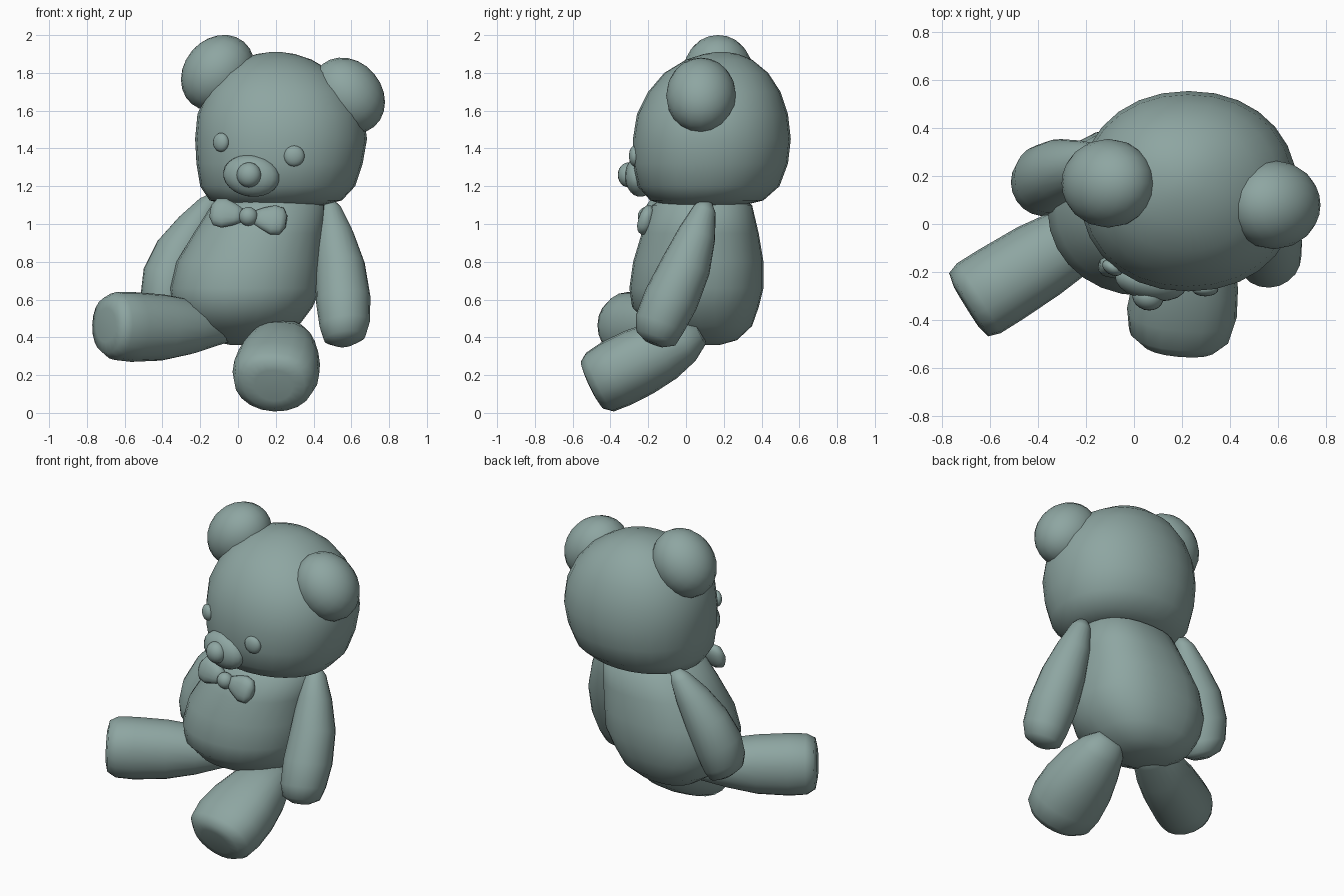
import bpy, bmesh, math
from mathutils import Vector, Matrix

plush = bpy.data.materials.new("sage grey")
plush.diffuse_color = (0.27, 0.38, 0.36, 1)


def finish(name, bm):
    bmesh.ops.recalc_face_normals(bm, faces=bm.faces)
    me = bpy.data.meshes.new(name)
    bm.to_mesh(me)
    bm.free()
    me.materials.append(plush)
    for p in me.polygons:
        p.use_smooth = True
    ob = bpy.data.objects.new(name, me)
    bpy.context.collection.objects.link(ob)
    return ob


def loft(name, centers, radii, axis=None, side=(1, 0, 0), n=20, front=1, back=1):
    """Skin (super)elliptical rings along a path; powers below 1 square off the halves."""
    pts = [Vector(c) for c in centers]
    t = Vector(axis) if axis else pts[-1] - pts[0]
    t.normalize()
    s = Vector(side)
    s = (s - t * s.dot(t)).normalized()
    u = t.cross(s)
    bm = bmesh.new()
    rings = []
    for c, (a, b) in zip(pts, radii):
        ring = []
        for i in range(n):
            x, y = math.cos(2 * math.pi * i / n), math.sin(2 * math.pi * i / n)
            p = back if y > 0 else front
            x = math.copysign(abs(x) ** p, x)
            y = math.copysign(abs(y) ** p, y)
            ring.append(bm.verts.new(c + s * a * x + u * b * y))
        rings.append(ring)
    for r, q in zip(rings, rings[1:]):
        for i in range(n):
            bm.faces.new((r[i], r[(i + 1) % n], q[(i + 1) % n], q[i]))
    bm.faces.new(rings[0])
    bm.faces.new(rings[-1])
    return finish(name, bm)


def stack(name, rows, front, back, n=28):
    """Horizontal rings: z, centre x, centre y, radius x, radius y."""
    return loft(name, [(x, y, z) for z, x, y, a, b in rows],
                [(a, b) for z, x, y, a, b in rows], (0, 0, 1), n=n, front=front, back=back)


def ball(name, loc, r, yaw=0, roll=0):
    bm = bmesh.new()
    bmesh.ops.create_uvsphere(bm, u_segments=20, v_segments=12, radius=1)
    m = (Matrix.Translation(loc) @ Matrix.Rotation(math.radians(yaw), 4, 'Z')
         @ Matrix.Rotation(math.radians(roll), 4, 'Y') @ Matrix.Diagonal((*r, 1)))
    bmesh.ops.transform(bm, matrix=m, verts=bm.verts)
    return finish(name, bm)


# Torso and head
stack("body", [
    (0.36, .03, .12, .07, .06), (0.385, .02, .11, .19, .16), (0.46, .02, .08, .30, .27),
    (0.56, .025, .05, .37, .335), (0.66, .04, .055, .40, .355), (0.80, .06, .065, .385, .345),
    (0.95, .11, .075, .345, .31), (1.10, .16, .085, .30, .265), (1.14, .17, .09, .2, .2)],
    .98, .82)
stack("head", [
    (1.10, .20, .10, .25, .21), (1.125, .20, .11, .35, .30), (1.20, .21, .12, .41, .375),
    (1.32, .22, .13, .44, .41), (1.45, .228, .137, .455, .418), (1.58, .225, .14, .44, .40),
    (1.70, .22, .15, .385, .35), (1.80, .21, .16, .30, .275), (1.87, .20, .175, .19, .175),
    (1.90, .20, .185, .10, .09), (1.91, .20, .185, .03, .03)], .93, .94)

# Ears
ball("left_ear", (-.107, .17, 1.80), (.215, .185, .18), 0, -50)
ball("right_ear", (.583, .08, 1.68), (.215, .185, .18), 0, 50)

# Face
ball("left_eye", (-.09, -.182, 1.432), (.046, .03, .05), -30)
ball("right_eye", (.297, -.272, 1.36), (.055, .03, .055), 0)
ball("muzzle", (.07, -.24, 1.255), (.152, .08, .11), -10, 8)
ball("nose", (.058, -.305, 1.26), (.066, .055, .066), -16)

# Arms share one set of radii
arm_radii = [(r, r) for r in (.03, .06, .10, .132, .145, .134, .11, .05)]
loft("right_arm", [(.48, .11, 1.12), (.488, .10, 1.08), (.51, .06, .95), (.54, 0, .78),
                   (.557, -.08, .60), (.565, -.14, .47), (.565, -.16, .395), (.565, -.17, .365)], arm_radii)
loft("left_arm", [(-.12, .28, 1.15), (-.15, .275, 1.11), (-.22, .25, 1.0), (-.305, .225, .86),
                  (-.365, .19, .71), (-.39, .165, .59), (-.395, .15, .525), (-.395, .145, .495)], arm_radii)

# Legs with blunt paws
loft("left_leg", [(0, .09, .44), (-.10, .03, .45), (-.25, -.065, .455), (-.40, -.155, .452),
                  (-.56, -.255, .455), (-.648, -.31, .46), (-.69, -.337, .465), (-.70, -.345, .465)],
     [(.06, .05), (.11, .09), (.146, .145), (.166, .175), (.172, .185), (.172, .18), (.155, .15), (.1, .09)],
     side=(.514, -.857, 0), front=.95, back=.95)
loft("right_leg", [(.25, .08, .42), (.24, 0, .385), (.23, -.12, .332), (.215, -.25, .268),
                   (.20, -.37, .208), (.19, -.455, .163), (.19, -.495, .148), (.19, -.503, .144)],
     [(.08, .06), (.14, .12), (.185, .165), (.22, .182), (.23, .183), (.212, .172), (.165, .14), (.1, .09)],
     front=.98, back=.85)

# Bow tie
ball("bow_knot", (.055, -.21, 1.04), (.05, .045, .05))
bow_radii = [(.022, .03), (.036, .058), (.042, .082), (.038, .074), (.02, .035)]
for name, sx in (("left_bow_wing", -1), ("right_bow_wing", 1)):
    loft(name, [(.055 + sx * d, -.195 - sx * d * .12, 1.04 - sx * d * .14)
                for d in (.02, .07, .13, .175, .2)], bow_radii, side=(0, 1, -.3), n=16,
         front=.9, back=.9)
